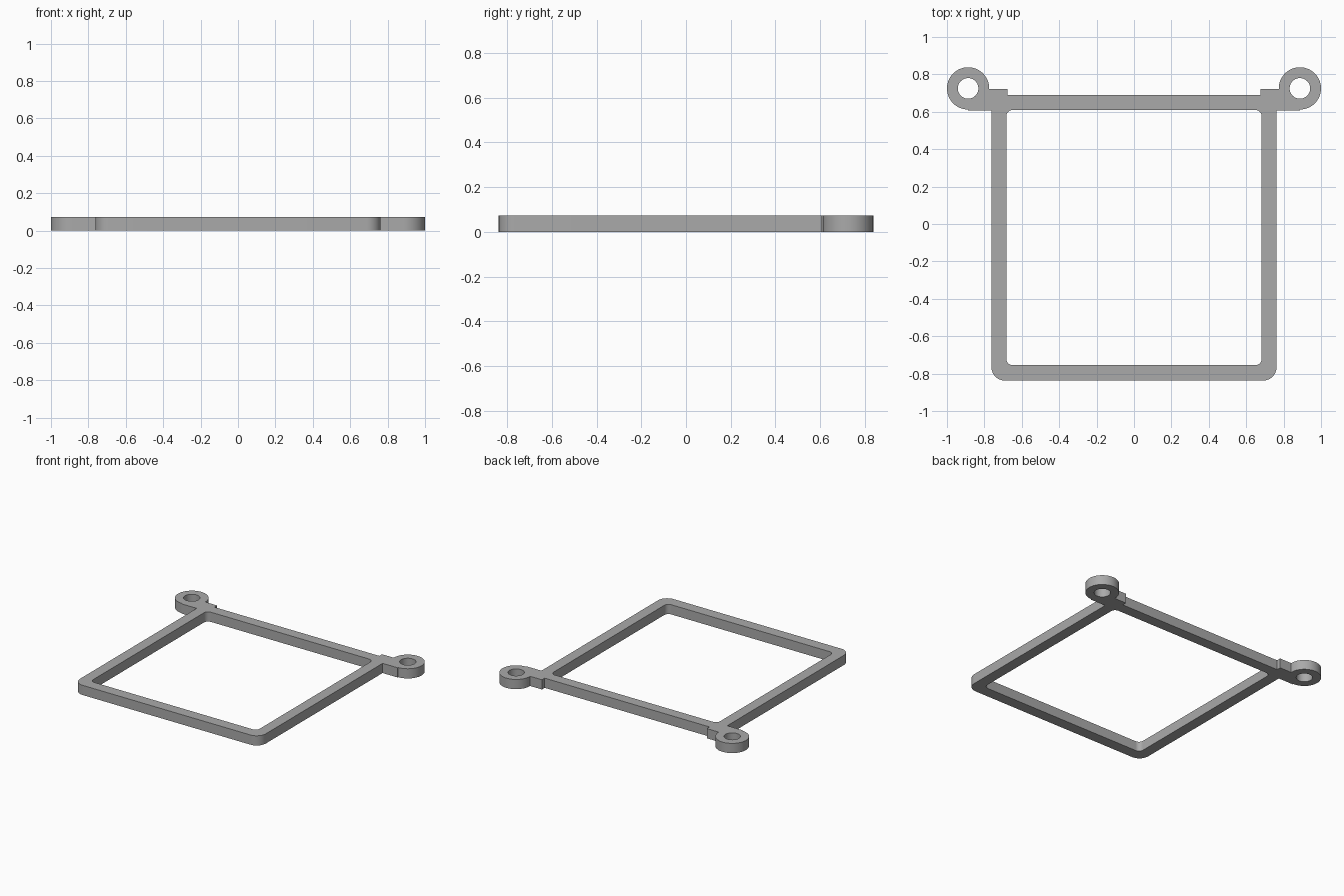
import bpy, bmesh
from math import cos, sin, radians

if "Cube" in bpy.data.objects:
    bpy.data.objects.remove(bpy.data.objects["Cube"])

THICK = 0.072
EAR_X, EAR_Y, EAR_R, HOLE_R = 0.887, 0.725, 0.113, 0.055
TAB_LOW, TAB_TOP, TAB_IN = 0.606, 0.722, 0.677
FRONT, BACK, SIDE = -0.838, 0.69, 0.763          # outer frame limits
IN_FRONT, IN_BACK, IN_SIDE = -0.755, 0.61, 0.683  # opening limits


def arc(cx, cy, r, a0, a1, n):
    return [(cx + r * cos(radians(a0 + (a1 - a0) * i / n)),
             cy + r * sin(radians(a0 + (a1 - a0) * i / n))) for i in range(n + 1)]


def mirrored(half):
    return half + [(-x, y) for x, y in reversed(half)]


# Right half of the outline: rounded front corner, tab, ear, tab step
outer = arc(SIDE - 0.075, FRONT + 0.075, 0.075, -90, 0, 10)
outer += [(SIDE, TAB_LOW), (EAR_X, TAB_LOW)]
outer += arc(EAR_X, EAR_Y, EAR_R, -90, 181.5, 48)
outer += [(TAB_IN, TAB_TOP), (TAB_IN, BACK)]

# Right half of the opening with small rounded corners
r = 0.035
opening = arc(IN_SIDE - r, IN_FRONT + r, r, -90, 0, 8)
opening += arc(IN_SIDE - r, IN_BACK - r, r, 0, 90, 8)

loops = [mirrored(outer), mirrored(opening)]
# Screw holes in both ears
loops += [arc(s * EAR_X, EAR_Y, HOLE_R, 0, 360, 40)[:-1] for s in (-1, 1)]

# Fill the flat profile and extrude it to thickness
bm = bmesh.new()
for pts in loops:
    vs = [bm.verts.new((x, y, 0)) for x, y in pts]
    for i, v in enumerate(vs):
        bm.edges.new((v, vs[(i + 1) % len(vs)]))
bmesh.ops.triangle_fill(bm, edges=bm.edges[:], use_beauty=True, normal=(0, 0, 1))
ext = bmesh.ops.extrude_face_region(bm, geom=bm.faces[:], use_keep_orig=True)
top = [g for g in ext["geom"] if isinstance(g, bmesh.types.BMVert)]
bmesh.ops.translate(bm, verts=top, vec=(0, 0, THICK))
bmesh.ops.recalc_face_normals(bm, faces=bm.faces[:])

mesh = bpy.data.meshes.new("frame_with_ears")
bm.to_mesh(mesh)
bm.free()
frame = bpy.data.objects.new("frame_with_ears", mesh)
bpy.context.collection.objects.link(frame)

# Plain grey
grey = bpy.data.materials.new("plain grey")
grey.diffuse_color = (0.4, 0.4, 0.4, 1)
grey.use_nodes = True
grey.node_tree.nodes["Principled BSDF"].inputs["Base Color"].default_value = grey.diffuse_color
mesh.materials.append(grey)

bpy.context.view_layer.objects.active = frame
frame.select_set(True)
bpy.ops.object.shade_smooth_by_angle(angle=radians(30))
